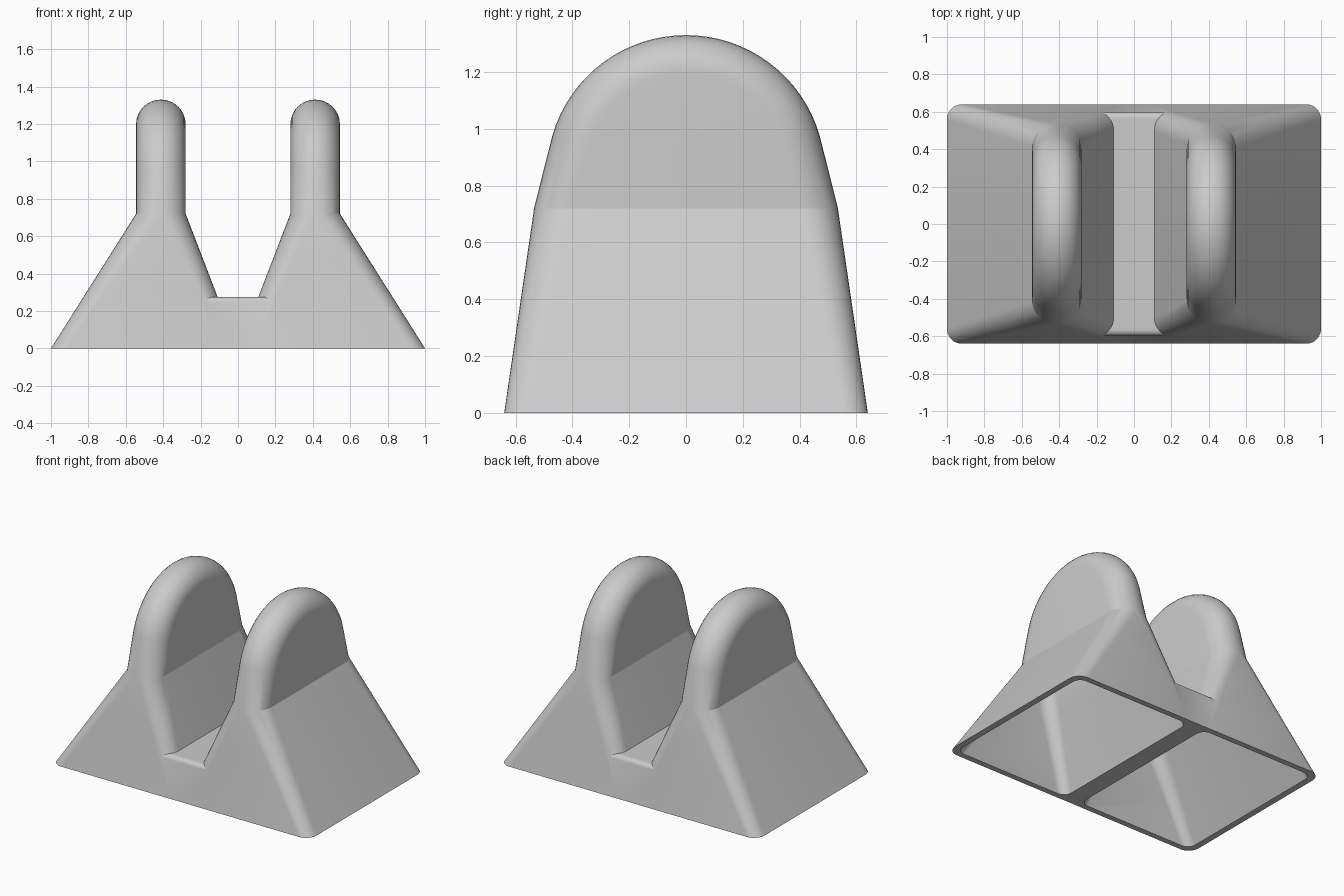
import bpy, bmesh, math

cube = bpy.data.objects.get("Cube")
if cube:
    bpy.data.objects.remove(cube, do_unlink=True)

grey = bpy.data.materials.new("light_grey")
grey.use_nodes = True
COLOR = (0.6, 0.6, 0.6, 1)
grey.diffuse_color = COLOR
grey.node_tree.nodes["Principled BSDF"].inputs["Base Color"].default_value = COLOR

SHOULDER = 0.72   # height where the sloped foot becomes the upright fin
ARC_Z, ARC_R = 0.84, 0.49
K = 8             # segments per rounded edge


def make_object(name, bm):
    bmesh.ops.recalc_face_normals(bm, faces=bm.faces[:])
    mesh = bpy.data.meshes.new(name)
    bm.to_mesh(mesh)
    bm.free()
    mesh.materials.append(grey)
    obj = bpy.data.objects.new(name, mesh)
    bpy.context.collection.objects.link(obj)
    return obj


def stations(inset, bottom):
    """Side outline: (y, z, inward y, inward z, edge radius), one end to the other."""
    half = []
    for z in (bottom, 0.24, 0.48, SHOULDER):
        half.append((0.64 - 0.146 * z - inset, z, -1, 0, 0.08 + 0.045 * z / SHOULDER))
    steps = 16
    for i in range(steps + 1):
        a = 0.28 + (math.pi / 2 - 0.28) * i / steps
        c, s = math.cos(a), math.sin(a)
        r = ARC_R - inset
        half.append((r * c, ARC_Z + r * s, -c, -s, 0.1325))
    back = [(-y, z, -ny, nz, r) for y, z, ny, nz, r in half[-2::-1]]
    return half + back


def fin_shell(name, side, inset=0.0, bottom=0.0):
    """Sloped foot blending into an upright fin with a rounded rim."""
    bm = bmesh.new()
    rows = []
    for y, z, ny, nz, r in stations(inset, bottom):
        t = max(0, 1 - z / SHOULDER)
        x_in = 0.28 - 0.277 * t + inset * (1 + 0.5 * t)
        x_out = 0.545 + 0.455 * t - inset * (1 + 0.1 * t)
        r = min(r - inset * 0.5, (x_out - x_in) / 2 - 0.001)
        row = []
        for x, d in ((x_in, 1), (x_out, -1)):
            arc = []
            for k in range(K + 1):
                a = math.pi / 2 * k / K
                depth = r * (1 - math.sin(a))
                px = x + d * r * (1 - math.cos(a))
                arc.append(bm.verts.new((side * px, y + ny * depth, z + nz * depth)))
            row += arc if d == 1 else arc[::-1]
        rows.append(row)
    n = len(rows)
    # rounded rim
    for a, b in zip(rows, rows[1:]):
        for j in range(len(a) - 1):
            bm.faces.new((a[j], a[j + 1], b[j + 1], b[j]))
    # flat cheeks, spanning front to back at each height
    for col in (0, -1):
        for i in range(n // 2):
            loop = [rows[i][col], rows[i + 1][col], rows[n - 2 - i][col], rows[n - 1 - i][col]]
            bm.faces.new(list(dict.fromkeys(loop)))
    # underside
    bm.faces.new(rows[0] + rows[-1][::-1])
    return make_object(name, bm)


def bridge():
    """Low block joining the two feet, with softened top edges."""
    bm = bmesh.new()
    top, r = 0.275, 0.03
    half = [(0.639, 0.0)]
    for k in range(6):
        a = math.pi / 2 * k / 5
        half.append((0.569 + r * math.cos(a), top - r + r * math.sin(a)))
    outline = half + [(-y, z) for y, z in half[::-1]]
    ends = [[bm.verts.new((x, y, z)) for y, z in outline] for x in (-0.165, 0.165)]
    for e in ends:
        bm.faces.new(e)
    for i in range(len(outline)):
        j = (i + 1) % len(outline)
        bm.faces.new((ends[0][i], ends[0][j], ends[1][j], ends[1][i]))
    return make_object("twin_fin_holder", bm)


holder = bridge()
parts = [(fin_shell("fin", s), 'UNION') for s in (1, -1)]
parts += [(fin_shell("cavity", s, 0.04, -0.02), 'DIFFERENCE') for s in (1, -1)]

bpy.context.view_layer.objects.active = holder
for part, operation in parts:
    mod = holder.modifiers.new("combine", 'BOOLEAN')
    mod.operation, mod.object, mod.solver = operation, part, 'EXACT'
    bpy.ops.object.modifier_apply(modifier=mod.name)
    bpy.data.objects.remove(part, do_unlink=True)

for o in bpy.context.selected_objects:
    o.select_set(False)
holder.select_set(True)
bpy.ops.object.shade_smooth_by_angle(angle=math.radians(19))
